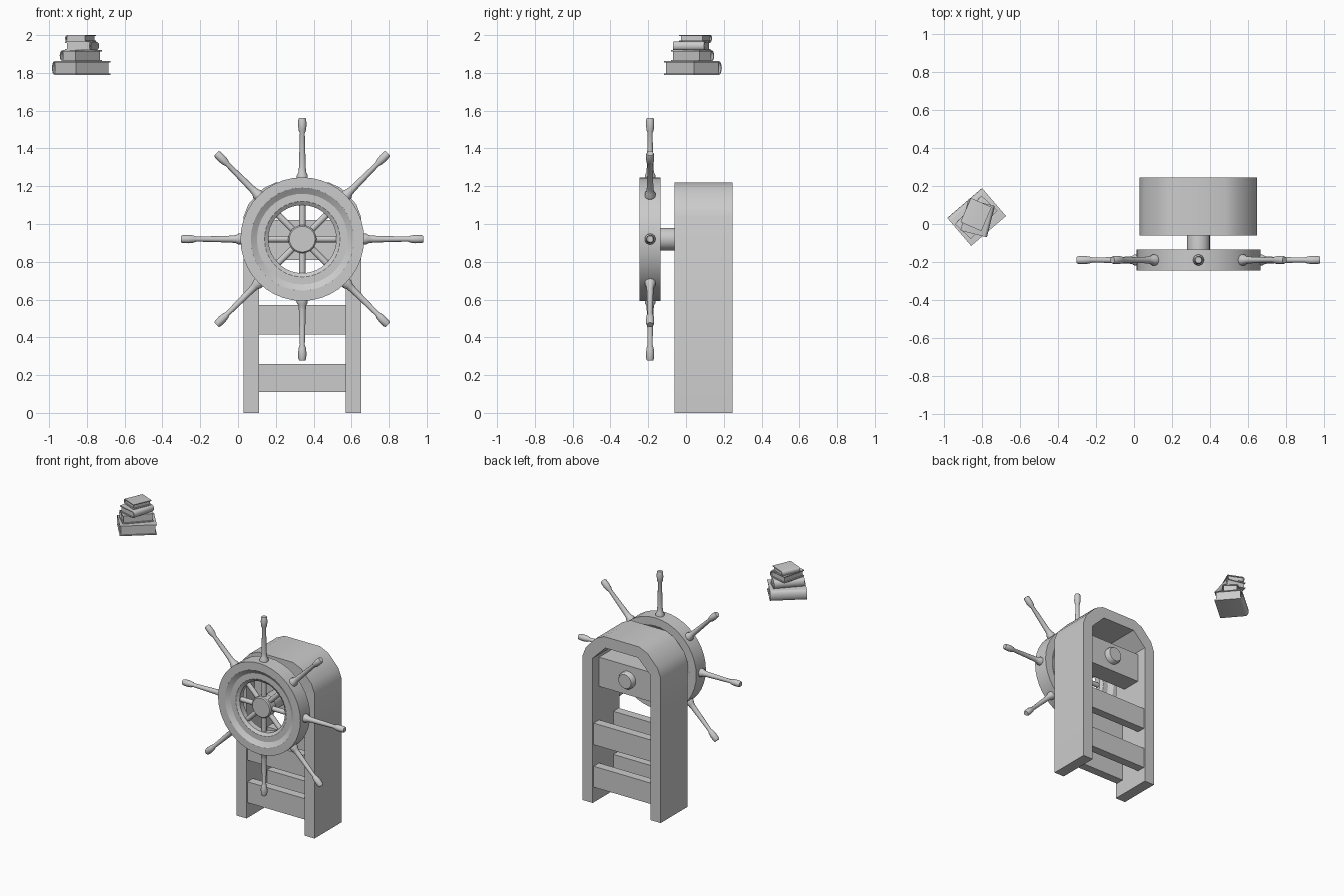
import bpy, bmesh, math
from mathutils import Vector, Matrix

if "Cube" in bpy.data.objects:
    bpy.data.objects.remove(bpy.data.objects["Cube"])

CX, WY, CZ = 0.34, -0.19, 0.92      # wheel centre


def finish(name, bm, smooth=None):
    bmesh.ops.recalc_face_normals(bm, faces=bm.faces)
    me = bpy.data.meshes.new(name)
    bm.to_mesh(me)
    bm.free()
    ob = bpy.data.objects.new(name, me)
    bpy.context.collection.objects.link(ob)
    if smooth:
        bpy.ops.object.select_all(action='DESELECT')
        ob.select_set(True)
        bpy.context.view_layer.objects.active = ob
        bpy.ops.object.shade_smooth_by_angle(angle=math.radians(smooth))
    return ob


def box(name, x0, x1, y0, y1, z0, z1):
    bm = bmesh.new()
    bmesh.ops.create_cube(bm, size=1)
    for v in bm.verts:
        v.co = Vector(((x0 + x1) / 2 + v.co.x * (x1 - x0),
                       (y0 + y1) / 2 + v.co.y * (y1 - y0),
                       (z0 + z1) / 2 + v.co.z * (z1 - z0)))
    return finish(name, bm)


def extrude(name, pts, vec, smooth=None):
    """Extrude a closed outline along vec."""
    bm = bmesh.new()
    face = bm.faces.new([bm.verts.new(p) for p in pts])
    new = bmesh.ops.extrude_face_region(bm, geom=[face], use_keep_orig=True)['geom']
    bmesh.ops.translate(bm, vec=vec, verts=[g for g in new if isinstance(g, bmesh.types.BMVert)])
    return finish(name, bm, smooth)


def lathe(name, prof, sides, closed=False, smooth=35):
    """Spin (radius, height) points around local z."""
    bm = bmesh.new()
    rings = []
    for r, h in prof:
        rings.append([bm.verts.new((r * math.cos(a), r * math.sin(a), h))
                      for a in (2 * math.pi * i / sides for i in range(sides))])
    n = len(rings)
    for j in range(n if closed else n - 1):
        a, b = rings[j], rings[(j + 1) % n]
        for i in range(sides):
            k = (i + 1) % sides
            bm.faces.new((a[i], a[k], b[k], b[i]))
    if not closed:
        bm.faces.new(rings[0])
        bm.faces.new(rings[-1])
    return finish(name, bm, smooth)


# stand: one arched frame, chamfered at the top
outer = [(0.31, 0), (0.31, 1.04), (0.285, 1.105), (0.205, 1.19), (0.14, 1.22)]
inner = [(0.23, 0), (0.23, 1.04), (0.13, 1.14)]
outline = outer + [(-x, z) for x, z in reversed(outer)]
outline += [(-x, z) for x, z in inner] + inner[::-1]
extrude("stand_frame", [(CX + x, -0.06, z) for x, z in outline], (0, 0.305, 0), 30)

# rails, front and back, and the board that carries the axle
for side, y in (("front", -0.05), ("back", 0.173)):
    for level, z0, z1 in (("lower", 0.11, 0.26), ("upper", 0.415, 0.57)):
        box(f"{side}_{level}_rail", CX - 0.235, CX + 0.235, y, y + 0.062, z0, z1)
box("axle_board", CX - 0.235, CX + 0.235, 0.03, 0.172, 0.81, 1.02)

# axle and hub
axle = lathe("axle", [(0.06, -0.20), (0.06, 0.195), (0.05, 0.21)], 24)
hub = lathe("wheel_hub", [(0.068, -0.225), (0.075, -0.218), (0.075, -0.162), (0.068, -0.155)], 24)
for ob in (axle, hub):
    ob.rotation_euler = (-math.pi / 2, 0, 0)
    ob.location = (CX, 0, CZ)

# wheel rim with stepped faces
half = [(0.327, 0.055), (0.272, 0.055), (0.262, 0.048), (0.24, 0.034), (0.20, 0.034), (0.18, 0.02)]
rim = lathe("wheel_rim", half + [(r, -h) for r, h in reversed(half)], 40, True, 28)
rim.rotation_euler = (math.pi / 2, 0, 0)
rim.location = (CX, WY, CZ)

# spokes with collars and grips
spoke_prof = [(0.017, 0.05), (0.017, 0.31), (0.029, 0.322), (0.029, 0.338), (0.021, 0.352),
              (0.018, 0.38), (0.013, 0.56), (0.019, 0.575), (0.022, 0.60), (0.021, 0.632),
              (0.017, 0.642)]
spoke = lathe("spoke", spoke_prof, 14)
for k in range(8):
    ob = spoke if k == 0 else spoke.copy()
    if k:
        bpy.context.collection.objects.link(ob)
    ob.rotation_euler = (0, k * math.pi / 4, 0)
    ob.location = (CX, WY, CZ)


# stack of books: spine on local +y, pages open towards -y
def book(n, cx, cy, z0, z1, length, width, deg):
    t, h = 0.006, z1 - z0
    hw, c, bulge = width / 2, h / 2, min(0.02, h * 0.35)

    def arc(r, b):
        return [(hw - bulge + b * math.sin(a), c - r * math.cos(a))
                for a in (math.pi * i / 8 for i in range(9))]
    sect = [(-hw, 0)] + arc(c, bulge) + [(-hw, h), (-hw, h - t)]
    sect += arc(c - t, bulge - t)[::-1] + [(-hw, t)]
    cover = extrude(f"book_{n}_cover", [(-length / 2, y, z) for y, z in sect], (length, 0, 0), 40)
    e = length / 2 - 0.007
    pages = box(f"book_{n}_pages", -e, e, -hw + 0.008, hw - bulge + 0.003, t * 0.8, h - t * 0.8)
    for ob in (cover, pages):
        ob.location = (cx, cy, z0)
        ob.rotation_euler = (0, 0, math.radians(deg))


book(1, -0.83, 0.037, 1.79, 1.862, 0.242, 0.194, 40.6)
book(2, -0.832, 0.035, 1.862, 1.92, 0.205, 0.115, 47)
book(3, -0.825, 0.03, 1.92, 1.965, 0.17, 0.144, 256)
book(4, -0.833, 0.05, 1.965, 2.0, 0.138, 0.12, 66.6)
